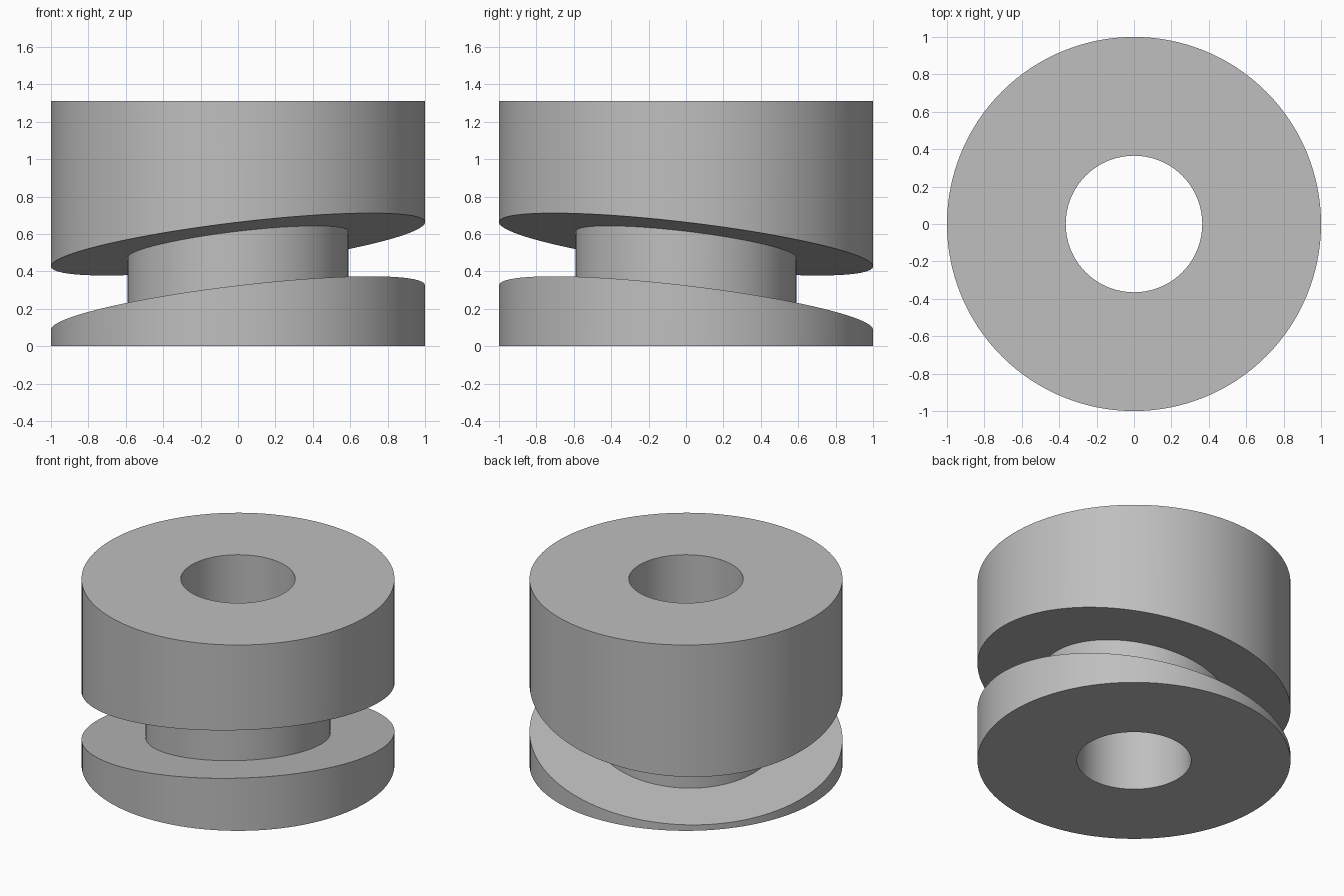
import bpy
import bmesh
import math

default = bpy.data.objects.get("Cube")
if default:
    bpy.data.objects.remove(default, do_unlink=True)

SEGMENTS = 128
OUTER, CORE, BORE = 1.0, 0.59, 0.365
HEIGHT = 1.31
GROOVE_LOW, GROOVE_HIGH = 0.207, 0.545   # groove wall heights on the axis
SLOPE = 0.118                            # rise along +x and along -y

grey = bpy.data.materials.new("plain_grey")
grey.use_nodes = True
colour = (0.52, 0.52, 0.52, 1)
grey.diffuse_color = colour
grey.node_tree.nodes["Principled BSDF"].inputs["Base Color"].default_value = colour

# Closed section: radius, height on the axis, whether the ring is tilted
profile = [
    (BORE, 0, False), (OUTER, 0, False),
    (OUTER, GROOVE_LOW, True), (CORE, GROOVE_LOW, True),
    (CORE, GROOVE_HIGH, True), (OUTER, GROOVE_HIGH, True),
    (OUTER, HEIGHT, False), (BORE, HEIGHT, False),
]


def ring(bm, radius, z, tilted):
    verts = []
    for i in range(SEGMENTS):
        angle = math.tau * i / SEGMENTS
        x, y = radius * math.cos(angle), radius * math.sin(angle)
        verts.append(bm.verts.new((x, y, z + SLOPE * (x - y) * tilted)))
    return verts


# Bored cylinder with a slanted groove around it
bm = bmesh.new()
rings = [ring(bm, *point) for point in profile]
for lower, upper in zip(rings, rings[1:] + rings[:1]):
    for i in range(SEGMENTS):
        j = (i + 1) % SEGMENTS
        bm.faces.new((lower[i], lower[j], upper[j], upper[i]))
bmesh.ops.recalc_face_normals(bm, faces=bm.faces)

mesh = bpy.data.meshes.new("grooved_cylinder")
bm.to_mesh(mesh)
bm.free()
mesh.materials.append(grey)
body = bpy.data.objects.new("grooved_cylinder", mesh)
bpy.context.collection.objects.link(body)

# Smooth round walls with sharp rims
bpy.ops.object.select_all(action="DESELECT")
body.select_set(True)
bpy.context.view_layer.objects.active = body
bpy.ops.object.shade_smooth_by_angle(angle=math.radians(30))
